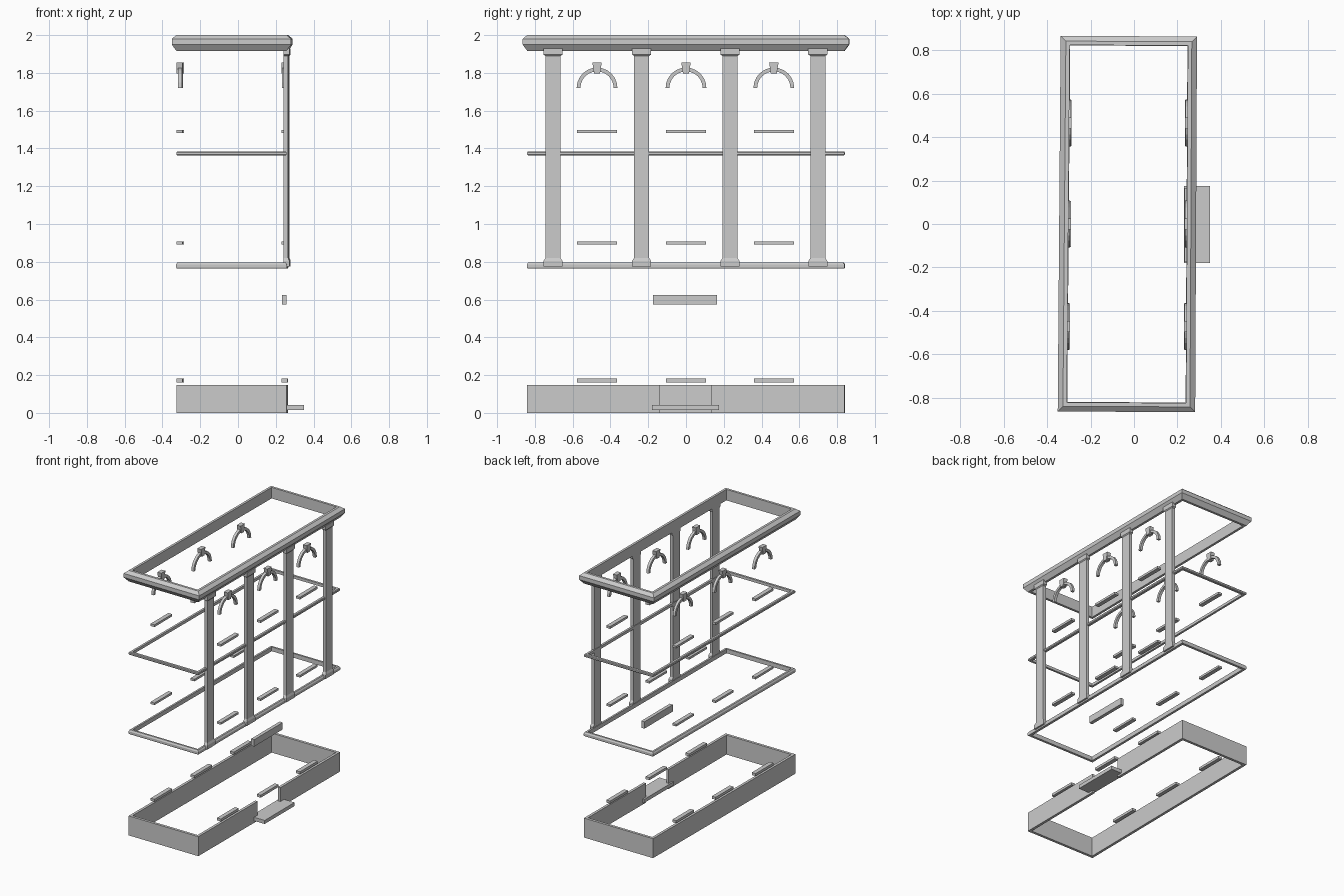
import bpy, bmesh, math

cube = bpy.data.objects.get("Cube")
if cube:
    bpy.data.objects.remove(cube)

stone = bpy.data.materials.new("light grey stone")
stone.use_nodes = True
GREY = (0.6, 0.6, 0.6, 1)
stone.diffuse_color = GREY
stone.node_tree.nodes["Principled BSDF"].inputs["Base Color"].default_value = GREY

# Slightly skewed wall footprint: left and right wall lines, corners
def right_x(y):
    return 0.2615 + 0.005 * y

def left_x(y):
    return -0.32 + 0.008 * y

CORNERS = [(1, 1, 0.838), (-1, 1, 0.841), (-1, -1, -0.838), (1, -1, -0.841)]
RING = [((right_x if sx > 0 else left_x)(y), y, sx, sy) for sx, sy, y in CORNERS]


def finish(name, bm):
    bmesh.ops.recalc_face_normals(bm, faces=bm.faces)
    mesh = bpy.data.meshes.new(name)
    bm.to_mesh(mesh)
    bm.free()
    mesh.materials.append(stone)
    ob = bpy.data.objects.new(name, mesh)
    bpy.context.collection.objects.link(ob)
    return ob


def sweep(name, path, profile, closed=True):
    """Run an (outward offset, z) profile along a mitred path."""
    bm = bmesh.new()
    rows = [[bm.verts.new((x + ox * d, y + oy * d, z)) for d, z in profile]
            for x, y, ox, oy in path]
    n, m = len(rows), len(profile)
    for i in range(n if closed else n - 1):
        a, b = rows[i], rows[(i + 1) % n]
        for j in range(m):
            k = (j + 1) % m
            bm.faces.new((a[j], a[k], b[k], b[j]))
    if not closed:
        bm.faces.new(rows[0])
        bm.faces.new(rows[-1])
    return finish(name, bm)


def loft(name, layers):
    """Stack of rectangles (x0, x1, y0, y1, z) joined into a solid."""
    bm = bmesh.new()
    rows = [[bm.verts.new(p) for p in ((x0, y0, z), (x1, y0, z), (x1, y1, z), (x0, y1, z))]
            for x0, x1, y0, y1, z in layers]
    for a, b in zip(rows, rows[1:]):
        for j in range(4):
            k = (j + 1) % 4
            bm.faces.new((a[j], a[k], b[k], b[j]))
    bm.faces.new(rows[0])
    bm.faces.new(rows[-1])
    return finish(name, bm)


def box(name, x0, x1, y0, y1, z0, z1):
    return loft(name, [(x0, x1, y0, y1, z0), (x0, x1, y0, y1, z1)])


def arch(name, x0, x1, cy, cz, inner, outer, steps=12):
    bm = bmesh.new()
    rows = []
    for i in range(steps + 1):
        a = math.pi * i / steps
        rows.append([bm.verts.new((x, cy + r * math.cos(a), cz + r * math.sin(a)))
                     for x, r in ((x0, inner), (x1, inner), (x1, outer), (x0, outer))])
    for a, b in zip(rows, rows[1:]):
        for j in range(4):
            k = (j + 1) % 4
            bm.faces.new((a[j], a[k], b[k], b[j]))
    bm.faces.new(rows[0])
    bm.faces.new(rows[-1])
    return finish(name, bm)


# Cornice and the two horizontal bands
sweep("cornice", RING, [(-0.018, 1.917), (0, 1.917), (0.024, 1.95), (0.024, 1.98),
                        (0, 2.0), (-0.018, 2.0)])
sweep("upper_band", RING, [(-0.02, 1.363), (-0.004, 1.363), (0, 1.368), (0, 1.379),
                           (-0.004, 1.384), (-0.02, 1.384)])
sweep("lower_band", RING, [(-0.02, 0.765), (-0.002, 0.765), (0.001, 0.77), (0.001, 0.786),
                           (-0.006, 0.797), (-0.02, 0.797)])

# Plinth, open at the doorway, with its step and the sign above
DOOR = [(right_x(y), y, 1, 0) for y in (0.132, -0.137)]
sweep("plinth", [DOOR[0]] + RING + [DOOR[1]],
      [(-0.02, 0), (0, 0), (0, 0.147), (-0.02, 0.147)], closed=False)
box("door_step", 0.23, 0.349, -0.18, 0.175, 0.015, 0.042)
box("sign_board", 0.232, 0.258, -0.175, 0.165, 0.573, 0.625)

# Pilasters with flared foot and capital
for i, y in enumerate((-0.704, -0.235, 0.233, 0.698)):
    x = right_x(y)
    back = x - 0.016
    levels = [(0.05, 0.014, 0.775), (0.05, 0.014, 0.805), (0.04, 0.008, 0.82),
              (0.04, 0.008, 1.89), (0.051, 0.014, 1.897), (0.051, 0.014, 1.93)]
    loft(f"pilaster_{i + 1}", [(back, x + d, y - w, y + w, z) for w, d, z in levels])

# Window sills, lintels and arched heads on both long walls
for side, wall, sign in (("left", right_x, 1), ("right", left_x, -1)):
    for i, y in enumerate((-0.471, 0, 0.465)):
        x = wall(y)

        def span(outer, inner):
            return sorted((x + sign * outer, x + sign * inner))

        for part, z0, z1 in (("ground_lintel", 0.162, 0.181), ("middle_sill", 0.892, 0.908),
                             ("upper_sill", 1.481, 1.498)):
            box(f"{side}_{part}_{i + 1}", *span(0.002, -0.03), y - 0.106, y + 0.106, z0, z1)
        arch(f"{side}_window_arch_{i + 1}", *span(-0.006, -0.026), y, 1.72, 0.088, 0.108)
        k0, k1 = span(0.002, -0.03)
        loft(f"{side}_keystone_{i + 1}", [(k0, k1, y - 0.016, y + 0.016, 1.798),
                                          (k0, k1, y - 0.025, y + 0.025, 1.856)])
